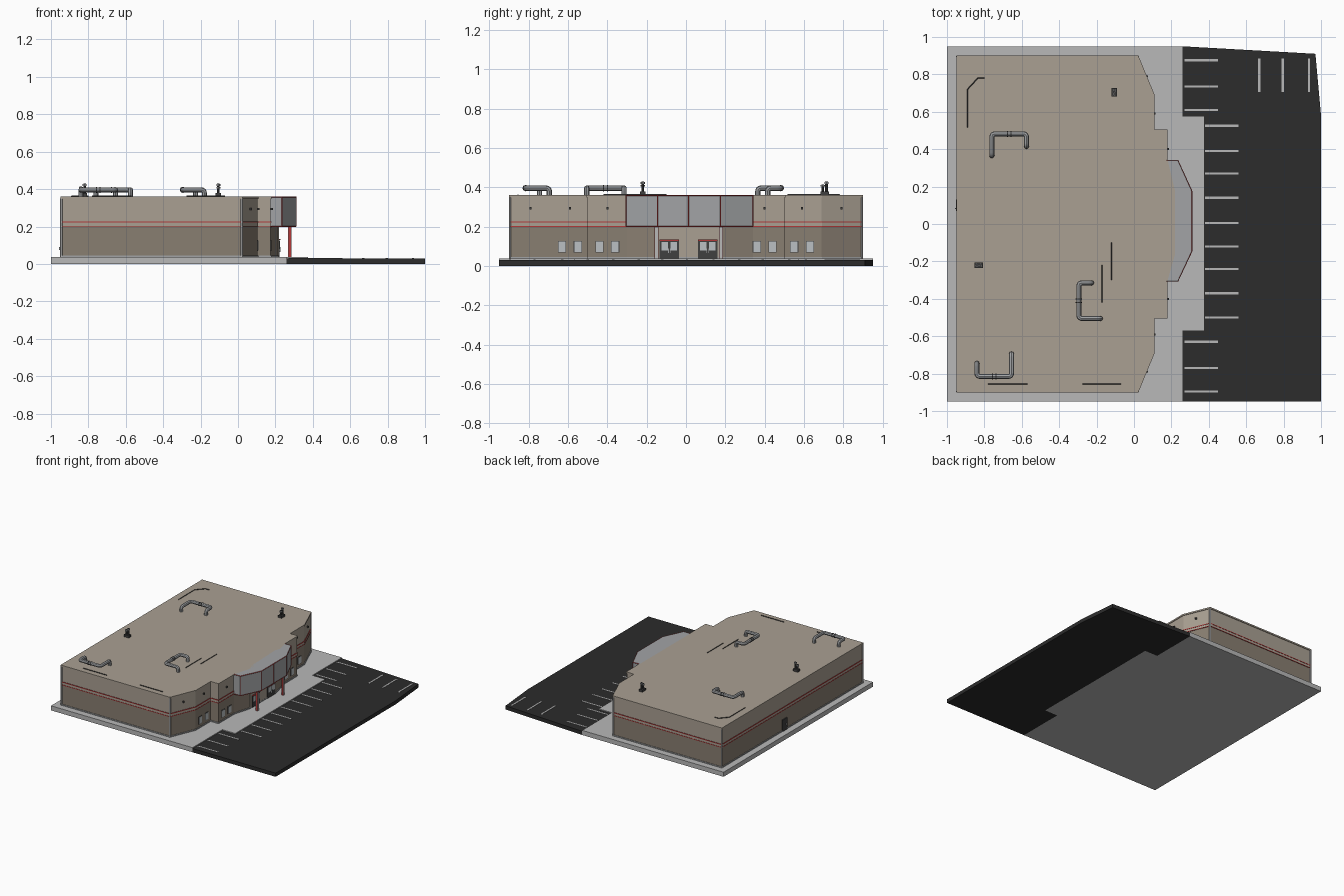
import bpy, bmesh, math
from mathutils import Vector

if "Cube" in bpy.data.objects:
    bpy.data.objects.remove(bpy.data.objects["Cube"])


def mat(name, r, g, b):
    m = bpy.data.materials.new(name)
    m.diffuse_color = (r, g, b, 1)
    m.use_nodes = True
    m.node_tree.nodes["Principled BSDF"].inputs["Base Color"].default_value = m.diffuse_color
    return m


TAN = mat("tan_wall", 0.40, 0.35, 0.29)
BROWN = mat("brown_wall", 0.25, 0.21, 0.165)
PALE = mat("pale_concrete", 0.48, 0.48, 0.48)
METAL = mat("metal_grey", 0.36, 0.37, 0.38)
ASPHALT = mat("asphalt", 0.025, 0.025, 0.025)
RED = mat("red_trim", 0.45, 0.04, 0.04)
DARK = mat("dark_metal", 0.05, 0.05, 0.05)
GLASS = mat("window_glass", 0.5, 0.53, 0.55)


def finish(name, bm, m):
    bmesh.ops.recalc_face_normals(bm, faces=bm.faces)
    me = bpy.data.meshes.new(name)
    bm.to_mesh(me)
    bm.free()
    me.materials.append(m)
    ob = bpy.data.objects.new(name, me)
    bpy.context.collection.objects.link(ob)
    return ob


def prism(name, pts, z0, z1, m):
    bm = bmesh.new()
    f = bm.faces.new([bm.verts.new((x, y, z0)) for x, y in pts])
    r = bmesh.ops.extrude_face_region(bm, geom=[f])
    for v in r["geom"]:
        if isinstance(v, bmesh.types.BMVert):
            v.co.z = z1
    return finish(name, bm, m)


def box(name, x0, x1, y0, y1, z0, z1, m):
    return prism(name, [(x0, y0), (x1, y0), (x1, y1), (x0, y1)], z0, z1, m)


def offset(pts, d):
    """Grow a counter-clockwise outline by d with mitred corners."""
    out, n = [], len(pts)
    for i in range(n):
        p, q, r = (Vector(pts[(i + k) % n]) for k in (-1, 0, 1))
        a, b = (q - p).normalized(), (r - q).normalized()
        na, nb = Vector((a.y, -a.x)), Vector((b.y, -b.x))
        out.append(tuple(q + (na + nb) * (d / (1 + na.dot(nb)))))
    return out


def tube(name, pts, radius, m, bend=0.0, res=2):
    """Round pipe along a path, with bent corners."""
    P = [Vector(p) for p in pts]
    path = [P[0]]
    for a, b, c in zip(P, P[1:], P[2:]):
        if bend:
            s, e = b + (a - b).normalized() * bend, b + (c - b).normalized() * bend
            path += [s.lerp(b, t).lerp(b.lerp(e, t), t) for t in (0, .25, .5, .75, 1)]
        else:
            path.append(b)
    path.append(P[-1])
    cu = bpy.data.curves.new(name, "CURVE")
    cu.dimensions = "3D"
    cu.bevel_depth, cu.bevel_resolution, cu.use_fill_caps = radius, res, True
    sp = cu.splines.new("POLY")
    sp.points.add(len(path) - 1)
    for q, p in zip(sp.points, path):
        q.co = (*p, 1)
    ob = bpy.data.objects.new(name, cu)
    cu.materials.append(m)
    bpy.context.collection.objects.link(ob)
    bpy.context.view_layer.objects.active = ob
    ob.select_set(True)
    bpy.ops.object.convert(target="MESH")
    bpy.ops.object.shade_smooth_by_angle(angle=math.radians(40))
    bpy.context.object.select_set(False)


# ground: sidewalk and parking lot
prism("sidewalk", [(-1, -.95), (.26, -.95), (.26, -.57), (.375, -.57), (.375, .575),
                   (.26, .575), (.26, .95), (-1, .95)], 0, .037, PALE)
prism("parking_lot", [(.26, -.95), (1, -.95), (1, .58), (.97, .91), (.26, .95),
                      (.26, .575), (.375, .575), (.375, -.57), (.26, -.57)], 0, .03, ASPHALT)
for y in (.525, .39, .27, .14, .005, -.12, -.24, -.37, -.5):
    box("parking_line", .38, .56, y - .006, y + .006, .029, .032, PALE)
for y in (.875, .735, .61, -.63, -.77, -.895):
    box("parking_line", .27, .45, y - .006, y + .006, .029, .032, PALE)
for x in (.67, .795, .935):
    box("parking_line", x - .006, x + .006, .705, .885, .029, .032, PALE)

# building shell
W = [(-.945, -.895), (.02, -.895), (.105, -.69), (.105, -.5), (.175, -.5), (.175, -.3),
     (.215, -.16), (.215, .175), (.175, .34), (.175, .5), (.105, .5), (.105, .69),
     (.02, .895), (-.945, .895)]
prism("lower_wall", W, .03, .2, BROWN)
prism("upper_wall", W, .2, .356, TAN)
prism("base_trim", offset(W, .004), .03, .046, METAL)
prism("wall_band", offset(W, .002), .2, .226, TAN)
prism("red_stripe_low", offset(W, .004), .199, .204, RED)
prism("red_stripe_high", offset(W, .004), .221, .227, RED)
prism("roof_edge", offset(W, .005), .348, .36, TAN)
for x, y in ((.02, -.895), (-.945, -.895), (.02, .895), (-.945, .895)):
    tube("corner_downspout", [(x, y, .035), (x, y, .35)], .007, PALE, res=1)

# entrance canopy with red edges
C = [(.175, -.305), (.235, -.305), (.31, -.145), (.31, .175), (.235, .34), (.175, .34)]
prism("canopy", C, .2, .36, METAL)
for z in (.201, .359):
    tube("canopy_red_edge", [(x, y, z) for x, y in C], .0025, RED, res=0)
for x, y in C[1:5] + [(.31, .012)]:
    tube("canopy_red_post", [(x, y, .2), (x, y, .36)], .0025, RED, res=0)
for y in (-.15, .178):
    box("canopy_column", .268, .286, y - .008, y + .008, .035, .2, PALE)
    box("column_red_face", .27, .284, y - .0095, y + .0095, .035, .2, RED)

# entrance wall and doors
box("entrance_wall", .2, .218, -.158, .173, .03, .2, TAN)
for y in (-.085, .11):
    box("door_frame", .2, .222, y - .05, y + .05, .035, .13, DARK)
    box("door_lintel", .2, .226, y - .05, y + .05, .128, .134, RED)
    for s in (-1, 1):
        c = y + s * .023
        box("door_glass", .2, .2235, c - .017, c + .017, .08, .122, GLASS)
        box("door_handle", .2, .228, y + s * .004 - .0015, y + s * .004 + .0015, .065, .09, METAL)

# windows and wall lamps on both wings
for s in (-1, 1):
    for x, ys in ((.175, (.36, .44)), (.105, (.55, .63))):
        for y in ys:
            c = s * y
            box("window_frame", x - .01, x + .003, c - .021, c + .021, .068, .127, DARK)
            box("window_pane", x - .01, x + .005, c - .018, c + .018, .071, .124, GLASS)
    for x, y in ((.067, .79), (.108, .59), (.178, .4)):
        box("wall_lamp", x - .006, x + .008, s * y - .005, s * y + .005, .288, .3, DARK)

# back service door
box("back_door", -.952, -.94, .07, .13, .037, .13, DARK)
box("back_door_handle", -.956, -.95, .08, .085, .075, .09, METAL)

# roof ducts: ends turn down into the roof
for path in ([(-.76, .365), (-.76, .482), (-.575, .482), (-.575, .415)],
             [(-.227, -.315), (-.295, -.315), (-.295, -.505), (-.18, -.505)],
             [(-.84, -.745), (-.84, -.815), (-.655, -.815), (-.655, -.695)]):
    pts = [(*path[0], .355)] + [(x, y, .396) for x, y in path] + [(*path[-1], .355)]
    tube("roof_duct", pts, .0135, METAL, bend=.018)
    a, b = Vector((*path[1], .396)), Vector((*path[2], .396))
    d, mid = (b - a).normalized() * .005, (a + b) / 2
    for k in (-2, 2):
        tube("duct_collar", [mid + d * k - d / 2, mid + d * k + d / 2], .0165, DARK)

# roof vents
for x, y in ((-.83, -.22), (-.105, .705)):
    wx, wy = (.022, .015) if x < -.5 else (.015, .022)
    box("vent_base", x - wx, x + wx, y - wy, y + wy, .355, .378, DARK)
    for s in (-1, 1):
        vx, vy = (x + s * .01, y) if x < -.5 else (x, y + s * .01)
        top = .415 if s < 0 else .43
        tube("vent_stack", [(vx, vy, .37), (vx, vy, top)], .007, DARK)
        tube("vent_cap", [(vx, vy, top - .012), (vx, vy, top - .003)], .0105, METAL)

# thin conduits lying on the roof
for path in ([(-.89, .515), (-.89, .72), (-.835, .78), (-.8, .78)],
             [(-.12, -.3), (-.12, -.1)], [(-.172, -.42), (-.172, -.22)],
             [(-.78, -.855), (-.57, -.855)], [(-.275, -.855), (-.07, -.855)]):
    tube("roof_conduit", [(x, y, .362) for x, y in path], .003, DARK, res=0)
